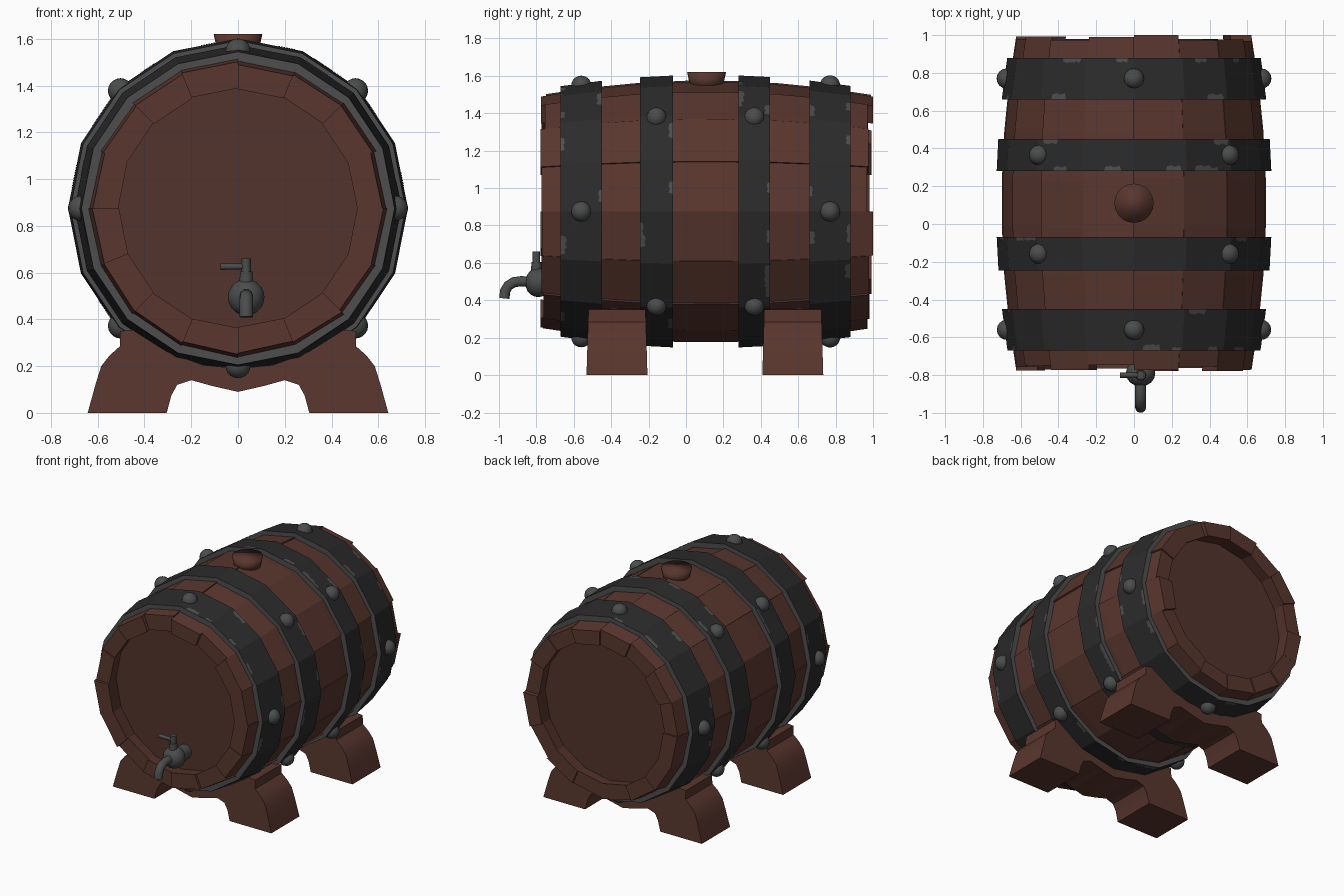
import bpy, bmesh, math, random
from mathutils import Vector, Matrix

if "Cube" in bpy.data.objects:
    bpy.data.objects.remove(bpy.data.objects["Cube"])

random.seed(4)
CZ, CY, N = 0.875, 0.11, 16          # barrel axis height, middle, sides


def material(name, col):
    m = bpy.data.materials.new(name)
    m.diffuse_color = (*col, 1)
    m.use_nodes = True
    m.node_tree.nodes["Principled BSDF"].inputs["Base Color"].default_value = m.diffuse_color
    return m


WOOD = material("red brown wood", (0.1, 0.037, 0.027))
HEAD = material("dark brown wood", (0.085, 0.034, 0.025))
IRON = material("black iron", (0.024, 0.024, 0.024))
WORN = material("worn iron", (0.075, 0.075, 0.076))
STEEL = material("grey metal", (0.07, 0.072, 0.072))


def finish(name, bm, mats, smooth=None, recalc=True):
    if recalc:
        bmesh.ops.recalc_face_normals(bm, faces=bm.faces)
    me = bpy.data.meshes.new(name)
    bm.to_mesh(me)
    bm.free()
    for m in mats:
        me.materials.append(m)
    if smooth:
        for p in me.polygons:
            p.use_smooth = True
        me.set_sharp_from_angle(angle=math.radians(smooth))
    ob = bpy.data.objects.new(name, me)
    bpy.context.collection.objects.link(ob)
    return ob


def bulge(y):
    return 0.697 - 0.075 * ((y - CY) / 0.87) ** 2


def polar(r, a, y):
    return Vector((r * math.cos(a), y, CZ + r * math.sin(a)))


def ring_point(k, u, r, y):
    step = math.tau / N
    return polar(r, k * step, y).lerp(polar(r, (k + 1) * step, y), u)


def cone(name, loc, r1, r2, depth, axis, mat, seg=16, smooth=40):
    bm = bmesh.new()
    rot = Vector((0, 0, 1)).rotation_difference(Vector(axis)).to_matrix().to_4x4()
    bmesh.ops.create_cone(bm, cap_ends=True, segments=seg, radius1=r1, radius2=r2,
                          depth=depth, matrix=Matrix.Translation(loc) @ rot)
    return finish(name, bm, [mat], smooth)


def ball(name, loc, r, mat, scale=(1, 1, 1)):
    bm = bmesh.new()
    bmesh.ops.create_uvsphere(bm, u_segments=16, v_segments=10, radius=r,
                              matrix=Matrix.Translation(loc) @ Matrix.Diagonal((*scale, 1)))
    return finish(name, bm, [mat], 60)


# staves: sixteen curved, slightly tilted boards with uneven ends
bm = bmesh.new()
for k in range(N):
    y0 = random.uniform(-0.78, -0.745)
    y1 = 1.0 if k in (3, 15) else random.uniform(0.965, 0.995)
    d0, d1 = random.uniform(-0.008, 0.006), random.uniform(-0.008, 0.006)
    loops = []
    for i in range(8):
        y = y0 + (y1 - y0) * i / 7
        r = bulge(y)
        pts = [ring_point(k, 0, r + d0, y), ring_point(k, 1, r + d1, y),
               ring_point(k, 1, r - 0.11, y), ring_point(k, 0, r - 0.11, y)]
        loops.append([bm.verts.new(p) for p in pts])
    for a, b in zip(loops, loops[1:]):
        for j in range(4):
            bm.faces.new((a[j], a[(j + 1) % 4], b[(j + 1) % 4], b[j]))
    bm.faces.new(loops[0])
    bm.faces.new(loops[-1])
finish("staves", bm, [WOOD])

# recessed barrel heads
cone("front_head", (0, -0.645, CZ), 0.535, 0.535, 0.03, (0, 1, 0), HEAD)
cone("back_head", (0, 0.865, CZ), 0.535, 0.535, 0.03, (0, 1, 0), HEAD)

# iron hoops with worn rims, chips and rivets
for h, (ya, yb, start) in enumerate([(-0.67, -0.45, 0), (-0.245, -0.07, 45),
                                     (0.28, 0.45, 45), (0.66, 0.88, 0)]):
    bm = bmesh.new()
    ra, rb = bulge(ya) + 0.033, bulge(yb) + 0.033
    rings = [[bm.verts.new(ring_point(k, 0, r, y)) for k in range(N)]
             for r, y in ((ra, ya), (rb, yb), (rb - 0.06, yb), (ra - 0.06, ya))]
    for i in range(4):
        for k in range(N):
            n = (k + 1) % N
            f = bm.faces.new((rings[i][k], rings[i][n], rings[(i + 1) % 4][n], rings[(i + 1) % 4][k]))
            f.material_index = 1 if i in (1, 3) else 0
    finish("hoop_%d" % h, bm, [IRON, WORN])

    bm = bmesh.new()
    for _ in range(18):
        k, u = random.randrange(N), random.uniform(0, 0.55)
        w, d = random.uniform(0.18, 0.43), random.uniform(0.016, 0.034)
        s, edge = random.choice(((1, ya), (-1, yb)))
        shape = [(0, 0), (w, 0), (w * 0.93, d * 0.8), (w * 0.6, d), (w * 0.45, d * 0.7), (w * 0.1, d)]
        pts = []
        for du, dy in shape:
            y = edge + s * dy
            r = ra + (rb - ra) * (y - ya) / (yb - ya) + 0.002
            pts.append(ring_point(k, u + du, r, y))
        f = bm.faces.new([bm.verts.new(p) for p in pts])
        f.normal_update()
        c = f.calc_center_median()
        if f.normal.dot(Vector((c.x, 0, c.z - CZ))) < 0:
            f.normal_flip()
    finish("hoop_chips_%d" % h, bm, [WORN], recalc=False)

    ym = (ya + yb) / 2
    for q in range(4):
        p = polar((ra + rb) / 2 - 0.012, math.radians(start + 90 * q), ym)
        ball("rivet_%d_%d" % (h, q), p, 0.054, STEEL)

# bung on top
cone("bung", (0, 0.11, 1.575), 0.085, 0.104, 0.09, (0, 0, 1), WOOD, 20, 180)

# cradle feet: half profile mirrored, extruded and slightly tapered upward
half = [(0, 0.19), (0.15, 0.205), (0.3, 0.26), (0.42, 0.335), (0.45, 0.355), (0.505, 0.35),
        (0.505, 0.285), (0.55, 0.245), (0.585, 0.2), (0.61, 0.12), (0.643, 0),
        (0.305, 0), (0.285, 0.075), (0.26, 0.12), (0.2, 0.14), (0.11, 0.115), (0, 0.09)]
outline = half + [(-x, z) for x, z in half[-2:0:-1]]
for name, y0, y1 in (("front_cradle", -0.532, -0.206), ("back_cradle", 0.408, 0.734)):
    bm = bmesh.new()
    f = bm.faces.new([bm.verts.new((x, y0 + 0.03 * z, z)) for x, z in outline])
    ext = bmesh.ops.extrude_face_region(bm, geom=[f])
    for v in ext["geom"]:
        if isinstance(v, bmesh.types.BMVert):
            v.co.y = y1 - 0.03 * v.co.z
    finish(name, bm, [WOOD], 35)

# tap: neck, body, curved spout, stem and lever
TX = 0.035
cone("tap_neck", (TX, -0.71, 0.49), 0.05, 0.06, 0.12, (0, -1, 0), STEEL)
ball("tap_body", (TX, -0.79, 0.495), 0.078, STEEL, (1, 0.9, 1))
cu = bpy.data.curves.new("spout_path", "CURVE")
cu.dimensions = "3D"
cu.bevel_depth, cu.bevel_resolution, cu.use_fill_caps = 0.029, 3, True
path = [(-0.8, 0.495), (-0.88, 0.502), (-0.92, 0.497), (-0.95, 0.478), (-0.967, 0.45), (-0.971, 0.41)]
sp = cu.splines.new("POLY")
sp.points.add(len(path) - 1)
for p, (y, z) in zip(sp.points, path):
    p.co = (TX, y, z, 1)
tmp = bpy.data.objects.new("spout_path", cu)
bpy.context.collection.objects.link(tmp)
bpy.context.view_layer.update()
me = bpy.data.meshes.new_from_object(tmp.evaluated_get(bpy.context.evaluated_depsgraph_get()))
bpy.data.objects.remove(tmp)
bm = bmesh.new()
bm.from_mesh(me)
for f in bm.faces:
    f.material_index = 0
finish("tap_spout", bm, [STEEL], 50)
cone("tap_collar", (TX, -0.8, 0.575), 0.03, 0.026, 0.06, (0, 0, 1), STEEL, 12)
cone("tap_stem", (TX, -0.8, 0.615), 0.02, 0.02, 0.09, (0, 0, 1), STEEL, 12)
cone("tap_lever", (-0.02, -0.8, 0.626), 0.012, 0.015, 0.11, (-1, 0, 0), STEEL, 10)
